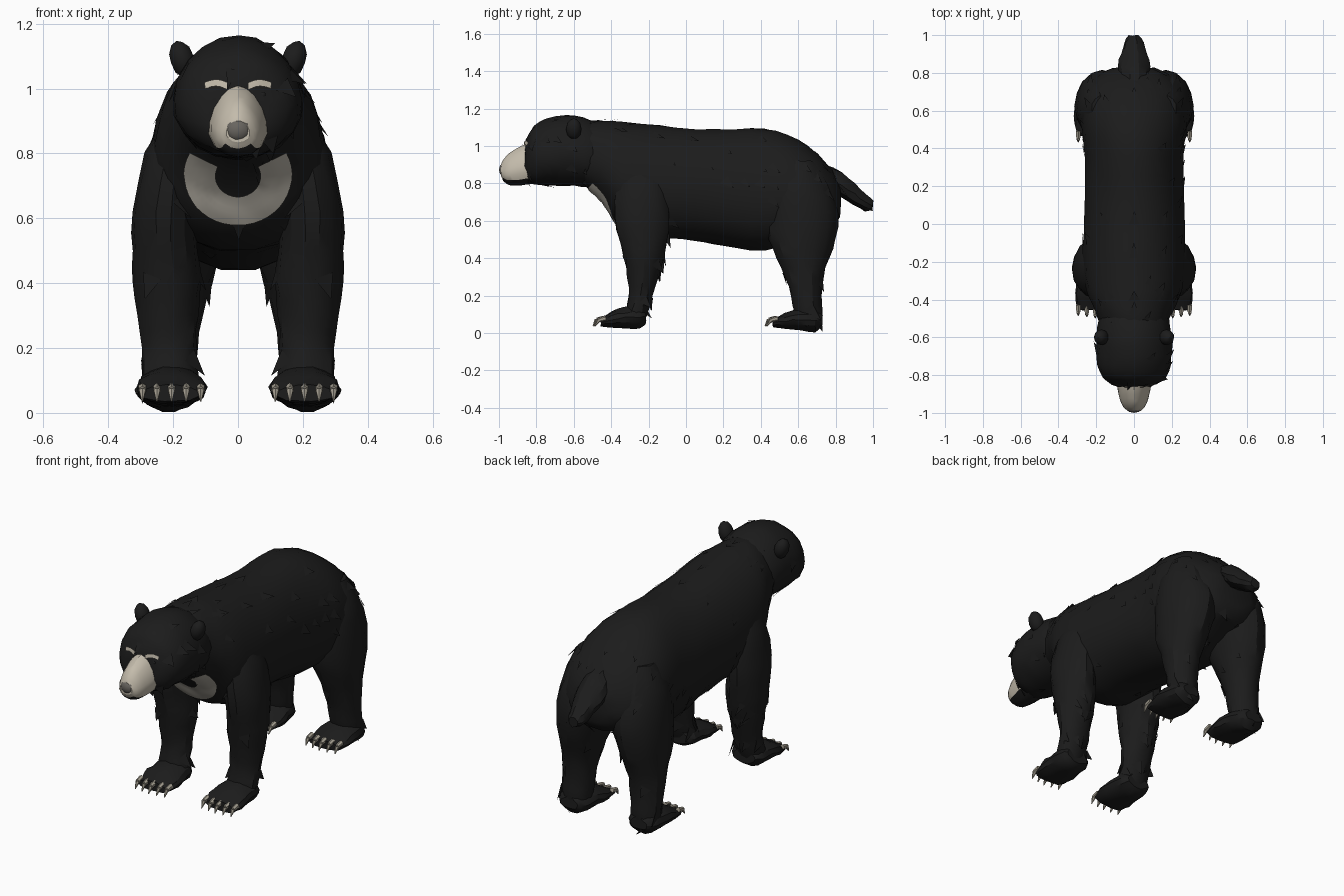
import bpy, bmesh, math, random
from mathutils import Vector, Matrix
from mathutils.bvhtree import BVHTree

if "Cube" in bpy.data.objects:
    bpy.data.objects.remove(bpy.data.objects["Cube"])

random.seed(4)


def material(name, rgb):
    m = bpy.data.materials.new(name)
    m.diffuse_color = (*rgb, 1)
    m.use_nodes = True
    m.node_tree.nodes["Principled BSDF"].inputs["Base Color"].default_value = m.diffuse_color
    return m


BLACK = material("black fur", (0.0115, 0.0115, 0.0115))
TAN = material("pale muzzle", (0.55, 0.50, 0.41))
CREAM = material("chest cream", (0.47, 0.44, 0.38))
NOSE = material("nose grey", (0.14, 0.13, 0.115))
CLAW = material("claw grey", (0.36, 0.33, 0.27))


def finish(name, bm, mats, mirror=False):
    me = bpy.data.meshes.new(name)
    bm.to_mesh(me)
    bm.free()
    ob = bpy.data.objects.new(name, me)
    bpy.context.collection.objects.link(ob)
    for m in mats:
        me.materials.append(m)
    if mirror:
        ob.modifiers.new("mirror", "MIRROR").use_mirror_merge = False
    bpy.ops.object.select_all(action="DESELECT")
    ob.select_set(True)
    bpy.context.view_layer.objects.active = ob
    bpy.ops.object.shade_smooth_by_angle(angle=math.radians(28))
    return ob


def smooth_rows(rows, n):
    """Catmull-Rom interpolation between cross-section rows."""
    out = []
    for i in range(len(rows) - 1):
        p = [rows[max(0, min(len(rows) - 1, i + k))] for k in (-1, 0, 1, 2)]
        for s in range(n):
            t = s / n
            out.append([0.5 * (2 * b + (c - a) * t + (2 * a - 5 * b + 4 * c - d) * t * t
                               + (3 * b - a - 3 * c + d) * t ** 3) for a, b, c, d in zip(*p)])
    return out + [list(rows[-1])]


def loft(rows, axis, sides=16, steps=2, egg=0.0, jitter=0.004, tufts=0.0, power=1.0):
    """Rows are (position along axis, low, high, x low, x high)."""
    bm = bmesh.new()
    rings = []
    for t, lo, hi, x0, x1 in smooth_rows(rows, steps):
        ring = []
        for k in range(sides):
            a = 2 * math.pi * k / sides
            s, c = math.sin(a), math.cos(a)
            c = math.copysign(abs(c) ** power, c)
            x = (x0 + x1) / 2 + (x1 - x0) / 2 * c * (1 - egg * s)
            v = (lo + hi) / 2 + (hi - lo) / 2 * s
            co = Vector((x, t, v) if axis == "y" else (x, v, t))
            co += Vector([random.uniform(-jitter, jitter) for _ in range(3)])
            ring.append(bm.verts.new(co))
        rings.append(ring)
    for r, q in zip(rings, rings[1:]):
        for k in range(sides):
            j = (k + 1) % sides
            bm.faces.new((r[k], r[j], q[j], q[k]))
    bm.faces.new(rings[0])
    bm.faces.new(rings[-1])
    bmesh.ops.recalc_face_normals(bm, faces=bm.faces)
    # loose pointed locks of fur lying along the surface
    for f in list(bm.faces):
        if random.random() < tufts and len(f.verts) == 4:
            n, c = f.normal.copy(), f.calc_center_median()
            flow = Vector((0, 0.7, -0.7))
            flow = (flow - n * flow.dot(n)).normalized()
            side = n.cross(flow) * random.uniform(0.015, 0.035)
            tip = c + flow * random.uniform(0.05, 0.085) + n * 0.01
            bm.faces.new([bm.verts.new(p) for p in (c - side + n * .002, tip, c + side + n * .002)])
    bm.normal_update()
    return bm


def sym(rows):
    return [(t, lo, hi, -w, w) for t, lo, hi, w in rows]


def blob(name, loc, scale, mat, rot=0.0, mirror=False):
    bm = bmesh.new()
    bmesh.ops.create_icosphere(bm, subdivisions=2, radius=1)
    bm.transform(Matrix.Translation(loc) @ Matrix.Rotation(rot, 4, "Y") @ Matrix.Diagonal((*scale, 1)))
    return finish(name, bm, [mat], mirror)


def painted_plate(name, tree, point, nu, nv, mat, mirror=False):
    """Thin marking projected from the front onto a surface."""
    bm = bmesh.new()
    grid = []
    for i in range(nu + 1):
        row = []
        for j in range(nv + 1):
            x, z = point(i / nu, j / nv)
            hit, n, _, _ = tree.ray_cast(Vector((x, -2, z)), Vector((0, 1, 0)))
            row.append(bm.verts.new(hit + n * 0.008) if hit else None)
        grid.append(row)
    for i in range(nu):
        for j in range(nv):
            q = (grid[i][j], grid[i + 1][j], grid[i + 1][j + 1], grid[i][j + 1])
            if all(q):
                f = bm.faces.new(q)
                f.normal_update()
                if f.normal.y > 0:
                    f.normal_flip()
    finish(name, bm, [mat], mirror)


# Torso, with the neck at the front and the rump at the back
bm = loft(sym([(-.58, .81, 1.12, .16), (-.50, .75, 1.135, .19), (-.42, .665, 1.135, .225),
               (-.35, .56, 1.13, .255), (-.22, .50, 1.12, .27), (-.05, .50, 1.10, .268),
               (.15, .475, 1.09, .262), (.35, .44, 1.095, .262), (.48, .45, 1.085, .275),
               (.60, .49, 1.035, .28), (.70, .53, .96, .26), (.78, .56, .87, .20),
               (.825, .62, .80, .11)]), "y", 22, 2, egg=0.08, tufts=0.12, power=0.9)
chest_tree = BVHTree.FromBMesh(bm)
finish("torso", bm, [BLACK])

# Head
bm = loft(sym([(-.44, .82, 1.10, .15), (-.50, .785, 1.135, .185), (-.60, .785, 1.165, .197),
               (-.70, .785, 1.158, .20), (-.78, .79, 1.13, .185), (-.83, .80, 1.08, .15),
               (-.86, .83, 1.02, .09)]), "y", 20, 2, egg=0.08, tufts=0.06)
head_tree = BVHTree.FromBMesh(bm)
finish("head", bm, [BLACK])

# Muzzle: pale above, black jaw below
bm = loft(sym([(-.81, .80, 1.025, .093), (-.88, .79, 1.0, .085), (-.94, .79, .965, .07),
               (-.97, .805, .935, .054), (-.988, .835, .905, .035)]), "y", 16, 3, egg=0.25, jitter=0.001)
for f in bm.faces:
    f.material_index = 1 if f.calc_center_median().z < 0.822 else 0
finish("muzzle", bm, [TAN, BLACK])
blob("nose", (0, -.972, .872), (.042, .028, .038), NOSE)

# Ears, brow markings and eyes
blob("ear", (.172, -.60, 1.09), (.038, .042, .06), BLACK, 0.3, True)
painted_plate("brow_mark", head_tree,
              lambda u, v: (.03 + .07 * u, .996 + .02 * v + .01 * math.sin(u * 3)),
              6, 2, TAN, True)
blob("eye", (.075, -.848, .98), (.012, .01, .011), BLACK, 0, True)


# Horseshoe chest marking
def horseshoe(u, v):
    a = math.radians(152 + 236 * u)
    r = 0.42 + 0.58 * v
    return .163 * math.cos(a) * r, .735 + .152 * math.sin(a) * r


painted_plate("chest_mark", chest_tree, horseshoe, 28, 5, CREAM)

# Legs
finish("front_leg", loft([(.92, -.32, -.18, .12, .22), (.80, -.37, -.10, .12, .285),
                          (.62, -.385, -.085, .13, .325), (.50, -.36, -.095, .125, .325),
                          (.40, -.335, -.115, .115, .322), (.30, -.315, -.145, .125, .31),
                          (.20, -.305, -.175, .13, .295), (.12, -.32, -.20, .125, .298),
                          (.07, -.32, -.22, .13, .29)], "z", 14, 2, tufts=0.10), [BLACK], True)
finish("hind_leg", loft([(.92, .52, .68, .10, .225), (.80, .46, .76, .04, .285),
                         (.64, .43, .815, .02, .312), (.50, .445, .80, .05, .312),
                         (.40, .485, .765, .08, .307), (.30, .53, .735, .11, .30),
                         (.20, .56, .727, .125, .295), (.10, .58, .727, .13, .295),
                         (.05, .60, .72, .14, .285)], "z", 16, 2, tufts=0.03), [BLACK], True)

# Paws
finish("front_paw", loft([(-.215, .05, .12, .14, .28), (-.25, .022, .15, .115, .30),
                          (-.33, .025, .14, .10, .31), (-.40, .027, .115, .095, .312),
                          (-.455, .035, .085, .11, .30)], "y", 14, 2), [BLACK], True)
finish("hind_paw", loft([(.728, .04, .10, .16, .27), (.69, .004, .13, .13, .30),
                         (.61, .014, .13, .11, .315), (.53, .02, .105, .10, .315),
                         (.465, .03, .075, .115, .30)], "y", 14, 2), [BLACK], True)

# Claws: five tapered, down-curved spikes on each paw
for name, y in (("front_claws", -.452), ("hind_claws", .468)):
    bm = bmesh.new()
    for k in range(5):
        x = .115 + .045 * k
        base = Vector((x, y + .006 * abs(k - 2), .078))
        for a, b, r0, r1 in ((Vector((0, .012, 0)), Vector((0, -.025, -.008)), .014, .012),
                             (Vector((0, -.025, -.008)), Vector((0, -.046, -.042)), .012, .002)):
            d = b - a
            rot = d.to_track_quat("Z", "Y").to_matrix().to_4x4()
            bmesh.ops.create_cone(bm, segments=6, cap_ends=True, radius1=r0, radius2=r1, depth=d.length,
                                  matrix=Matrix.Translation(base + (a + b) / 2) @ rot)
    finish(name, bm, [CLAW], True)

# Tail
finish("tail", loft(sym([(.75, .76, .90, .07), (.83, .72, .86, .085), (.90, .68, .805, .07),
                         (.96, .65, .745, .05), (.998, .655, .71, .03)]), "y", 10, 2), [BLACK])
